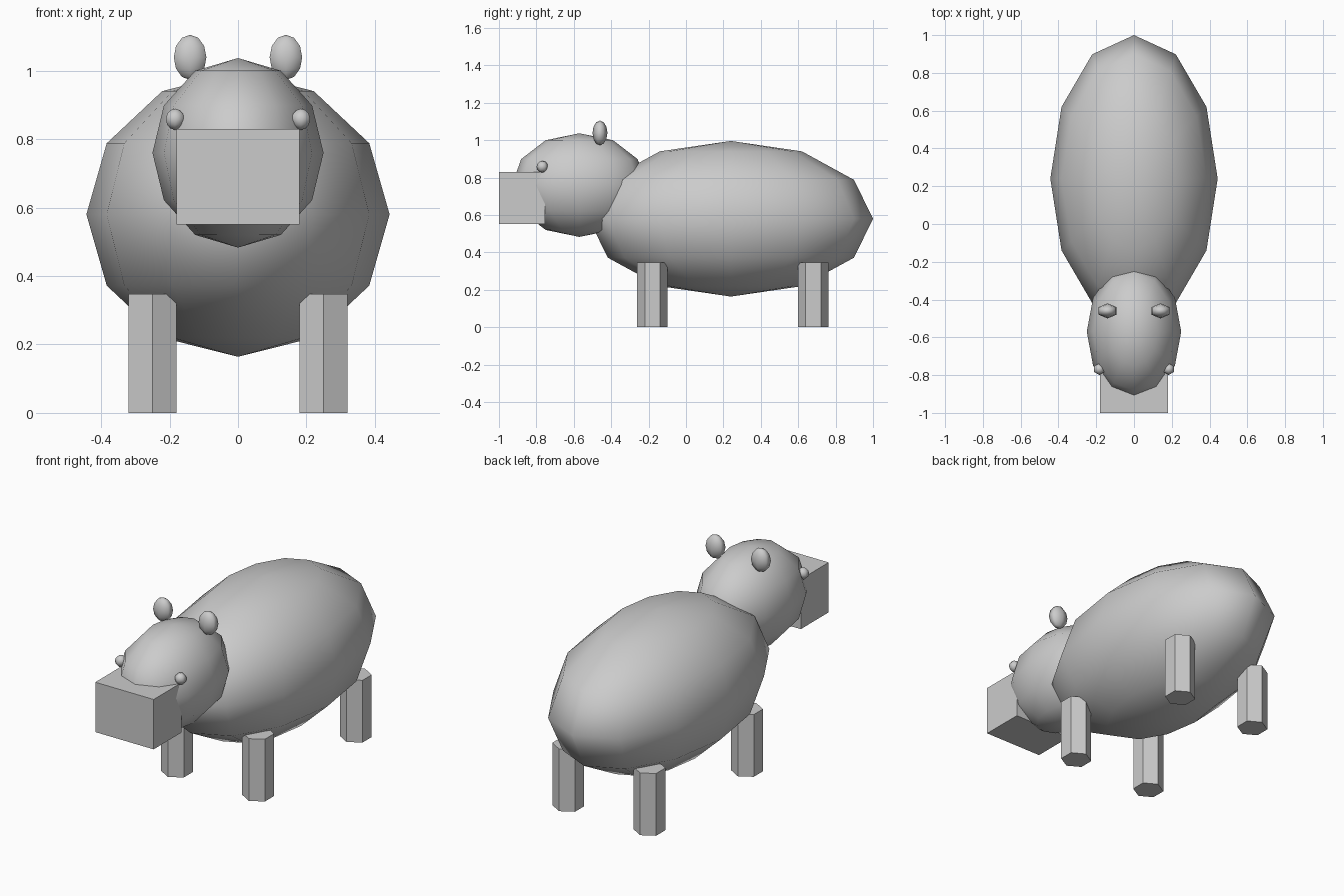
import bpy

if "Cube" in bpy.data.objects:
    bpy.data.objects.remove(bpy.data.objects["Cube"])

# One plain grey for the whole animal
grey = bpy.data.materials.new("plain grey")
grey.diffuse_color = (0.6, 0.6, 0.6, 1)
grey.use_nodes = True
grey.node_tree.nodes["Principled BSDF"].inputs["Base Color"].default_value = grey.diffuse_color


def finish(name, scale=(1, 1, 1), smooth=False):
    ob = bpy.context.object
    ob.name = name
    ob.scale = scale
    ob.data.materials.append(grey)
    for p in ob.data.polygons:
        p.use_smooth = smooth
    return ob


def ball(name, loc, radii, segments):
    bpy.ops.mesh.primitive_uv_sphere_add(segments=segments, ring_count=6, radius=1, location=loc)
    return finish(name, radii, True)


# Body and head: low-poly ellipsoids
ball("body", (0, 0.24, 0.58), (0.443, 0.76, 0.416), 12)
ball("head", (0, -0.57, 0.76), (0.25, 0.36, 0.277), 12)

# Boxy muzzle
bpy.ops.mesh.primitive_cube_add(size=1, location=(0, -0.877, 0.69))
finish("muzzle", (0.36, 0.246, 0.278))

for side, s in (("left", 1), ("right", -1)):
    # Ears and eyes
    ball(side + "_ear", (s * 0.14, -0.46, 1.039), (0.055, 0.04, 0.066), 6)
    ball(side + "_eye", (s * 0.184, -0.768, 0.858), (0.031, 0.031, 0.031), 6)
    # Six-sided legs
    for end, y in (("front", -0.18), ("back", 0.68)):
        bpy.ops.mesh.primitive_cylinder_add(vertices=6, radius=0.081, depth=0.347,
                                            location=(s * 0.25, y, 0.1735))
        finish(f"{end}_{side}_leg")
